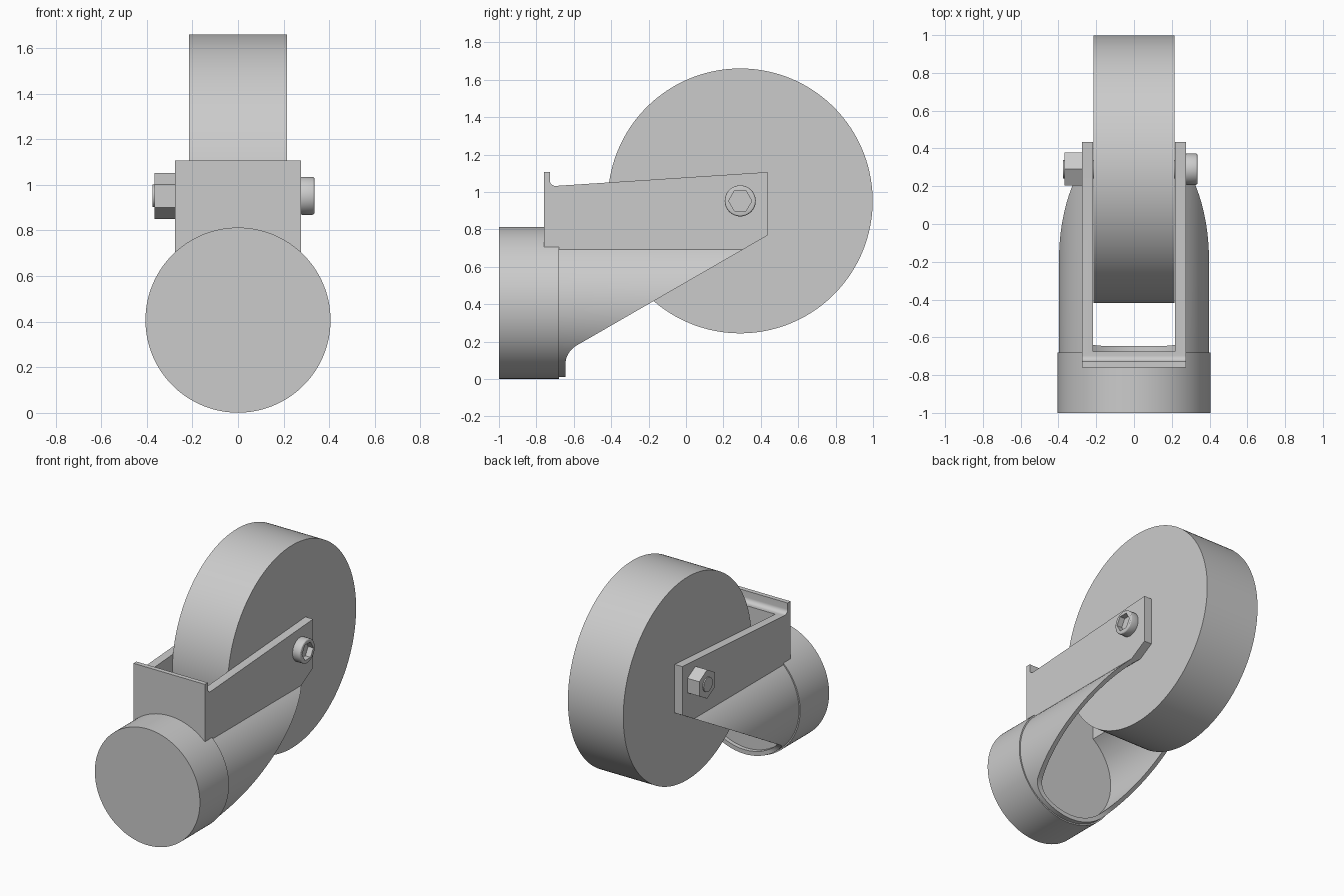
import bpy, bmesh
from math import sin, cos, pi, asin, radians
from mathutils import Vector

cube = bpy.data.objects.get("Cube")
if cube:
    bpy.data.objects.remove(cube, do_unlink=True)

grey = bpy.data.materials.new("plain grey")
grey.use_nodes = True
COLOUR = (0.6, 0.6, 0.6, 1)
grey.diffuse_color = COLOUR
grey.node_tree.nodes["Principled BSDF"].inputs["Base Color"].default_value = COLOUR


def extrude(name, points, axis, start, end):
    """Extrude a profile along x (points are y, z) or along y (points are x, z)."""
    bm = bmesh.new()
    place = (lambda p, t: (t, p[0], p[1])) if axis == "x" else (lambda p, t: (p[0], t, p[1]))
    face = bm.faces.new([bm.verts.new(place(p, start)) for p in points])
    side = bmesh.ops.extrude_face_region(bm, geom=[face])
    shift = Vector(place((0, 0), end - start))
    bmesh.ops.translate(bm, vec=shift, verts=[v for v in side["geom"] if isinstance(v, bmesh.types.BMVert)])
    bmesh.ops.recalc_face_normals(bm, faces=bm.faces)
    mesh = bpy.data.meshes.new(name)
    bm.to_mesh(mesh)
    bm.free()
    mesh.materials.append(grey)
    obj = bpy.data.objects.new(name, mesh)
    bpy.context.collection.objects.link(obj)
    return obj


def arc(cx, cz, r, a, b, n):
    return [(cx + r * cos(a + (b - a) * i / n), cz + r * sin(a + (b - a) * i / n)) for i in range(n + 1)]


def ring(cx, cz, r, n, turn=0):
    return arc(cx, cz, r, turn, turn + 2 * pi, n)[:-1]


def cut(obj, tool, operation):
    """Apply a boolean and drop the cutter."""
    tool.hide_render = True
    mod = obj.modifiers.new("cut", "BOOLEAN")
    mod.operation, mod.object, mod.solver = operation, tool, "EXACT"
    graph = bpy.context.evaluated_depsgraph_get()
    mesh = bpy.data.meshes.new_from_object(obj.evaluated_get(graph))
    obj.modifiers.clear()
    obj.data = mesh
    bpy.data.objects.remove(tool, do_unlink=True)


def bevel(obj, width, segments=3):
    mod = obj.modifiers.new("soft edge", "BEVEL")
    mod.width, mod.segments, mod.limit_method, mod.angle_limit = width, segments, "ANGLE", radians(50)


def smooth(obj):
    bpy.ops.object.select_all(action="DESELECT")
    obj.select_set(True)
    bpy.context.view_layer.objects.active = obj
    bpy.ops.object.shade_smooth_by_angle(angle=radians(25))


def keyhole(half_width, radius, top):
    """Round bottom running up into two straight walls."""
    a = pi - asin(half_width / radius) - pi / 2
    return arc(0, BASE_Z, radius, pi - a, 2 * pi + a, 96) + [(half_width, top), (-half_width, top)]


BASE_Z, AXLE = 0.407, (0.29, 0.952)

# Wheel and swivel base
wheel = extrude("wheel", ring(*AXLE, 0.708, 160), "x", -0.214, 0.214)
base = extrude("swivel_base", ring(0, BASE_Z, 0.406, 128), "y", -1, -0.68)

# Fork: hollow round-bottomed channel trimmed to the side outline
fork = extrude("fork", keyhole(0.276, 0.397, 1.5), "y", -0.9, 0.6)
outline = [(-0.76, 0.705), (-0.69, 0.705), (-0.69, -0.1), (-0.645, -0.1)]
outline += arc(-0.525, 0.075, 0.12, pi, radians(120), 12)
outline += [(0.435, 0.767), (0.435, 1.106)]
outline += arc(-0.698, 1.062, 0.03, radians(274), pi, 8)
outline += [(-0.728, 1.106), (-0.76, 1.106)]
cut(fork, extrude("outline_cutter", outline, "x", -0.7, 0.7), "INTERSECT")
cut(fork, extrude("channel_cutter", keyhole(0.217, 0.367, 1.6), "y", -0.674, 0.8), "DIFFERENCE")

# Bolt head with hexagonal socket
head = extrude("bolt_head", ring(*AXLE, 0.083, 48), "x", 0.27, 0.336)
bevel(head, 0.01)
cut(head, extrude("socket_cutter", ring(*AXLE, 0.062, 6), "x", 0.296, 0.4), "DIFFERENCE")

# Nut with the bolt end showing
nut = extrude("nut", ring(*AXLE, 0.101, 6, pi / 2), "x", -0.367, -0.27)
bolt = extrude("bolt_shank", ring(*AXLE, 0.05, 40), "x", -0.375, 0.28)

for part in (wheel, base, fork, head, bolt):
    smooth(part)
